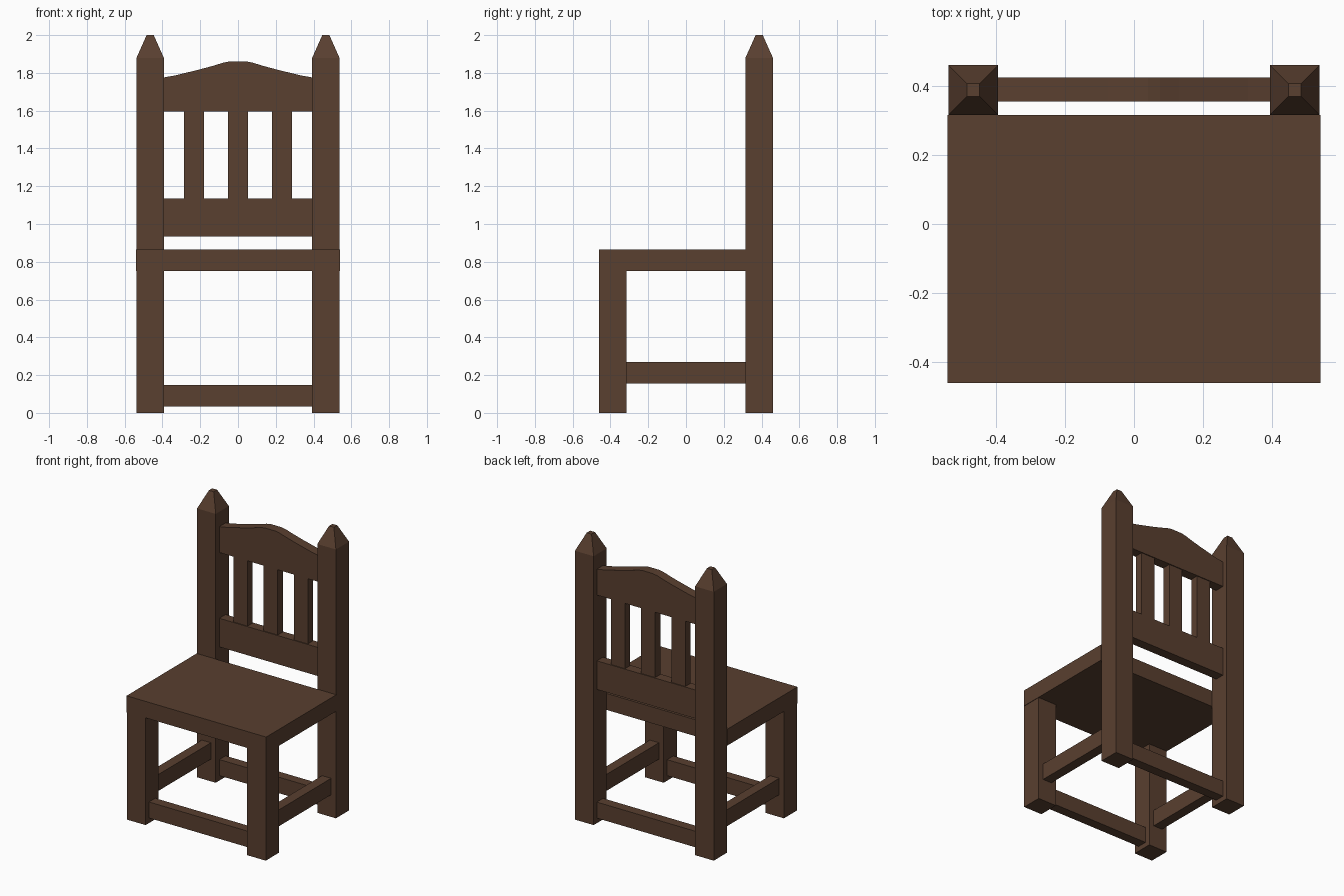
import bpy, bmesh

if "Cube" in bpy.data.objects:
    bpy.data.objects.remove(bpy.data.objects["Cube"])

wood = bpy.data.materials.new("dark_wood")
wood.diffuse_color = (0.10, 0.05, 0.029, 1)
wood.use_nodes = True
wood.node_tree.nodes["Principled BSDF"].inputs["Base Color"].default_value = wood.diffuse_color


def finish(name, bm):
    bmesh.ops.recalc_face_normals(bm, faces=bm.faces)
    mesh = bpy.data.meshes.new(name)
    bm.to_mesh(mesh)
    bm.free()
    mesh.materials.append(wood)
    obj = bpy.data.objects.new(name, mesh)
    bpy.context.collection.objects.link(obj)
    return obj


def box_bm(x, y, z):
    """Box from (min, max) ranges on each axis."""
    bm = bmesh.new()
    bmesh.ops.create_cube(bm, size=1)
    for v in bm.verts:
        for i, (lo, hi) in enumerate((x, y, z)):
            v.co[i] = hi if v.co[i] > 0 else lo
    return bm


def box(name, x, y, z):
    return finish(name, box_bm(x, y, z))


IN, OUT = 0.393, 0.537          # leg inner / outer x
RAIL = (0.355, 0.424)           # depth range of the back rails
SPAN = (-IN, IN)

# Seat slab
box("seat", (-0.54, 0.54), (-0.46, 0.315), (0.75, 0.865))

for side, s in (("left", -1), ("right", 1)):
    leg_x = tuple(sorted((s * IN, s * OUT)))

    # Front legs
    box(f"front_leg_{side}", leg_x, (-0.46, -0.315), (0, 0.75))

    # Back posts with a blunt pyramid finial
    bm = box_bm(leg_x, (0.315, 0.46), (0, 1.88))
    top = max(bm.faces, key=lambda f: f.calc_center_median().z)
    centre = top.calc_center_median()
    ext = bmesh.ops.extrude_discrete_faces(bm, faces=[top])["faces"][0]
    for v in ext.verts:
        v.co = centre + (v.co - centre) * 0.26
        v.co.z = 2.0
    finish(f"back_post_{side}", bm)

    # Side stretchers
    sx = tuple(sorted((s * 0.43, s * 0.5)))
    box(f"side_stretcher_{side}", sx, (-0.315, 0.315), (0.155, 0.27))

# Front and back stretchers
box("front_stretcher", SPAN, (-0.422, -0.353), (0.035, 0.147))
box("back_stretcher", SPAN, RAIL, (0.035, 0.147))

# Lower back rail and slats
box("lower_back_rail", SPAN, RAIL, (0.935, 1.135))
for i in (-1, 0, 1):
    cx = i * 0.233
    box(f"back_slat_{i + 2}", (cx - 0.054, cx + 0.054), (0.361, 0.418), (1.135, 1.595))

# Crest rail with arched top edge
half = [(0.04, 1.861), (0.075, 1.855), (0.13, 1.838), (0.2, 1.819), (0.33, 1.787), (IN, 1.776)]
profile = [(-IN, 1.595), (IN, 1.595)] + half[::-1] + [(-x, z) for x, z in half]
bm = bmesh.new()
face = bm.faces.new([bm.verts.new((x, RAIL[0], z)) for x, z in profile])
new = bmesh.ops.extrude_face_region(bm, geom=[face])["geom"]
bmesh.ops.translate(bm, vec=(0, RAIL[1] - RAIL[0], 0),
                    verts=[g for g in new if isinstance(g, bmesh.types.BMVert)])
finish("crest_rail", bm)
